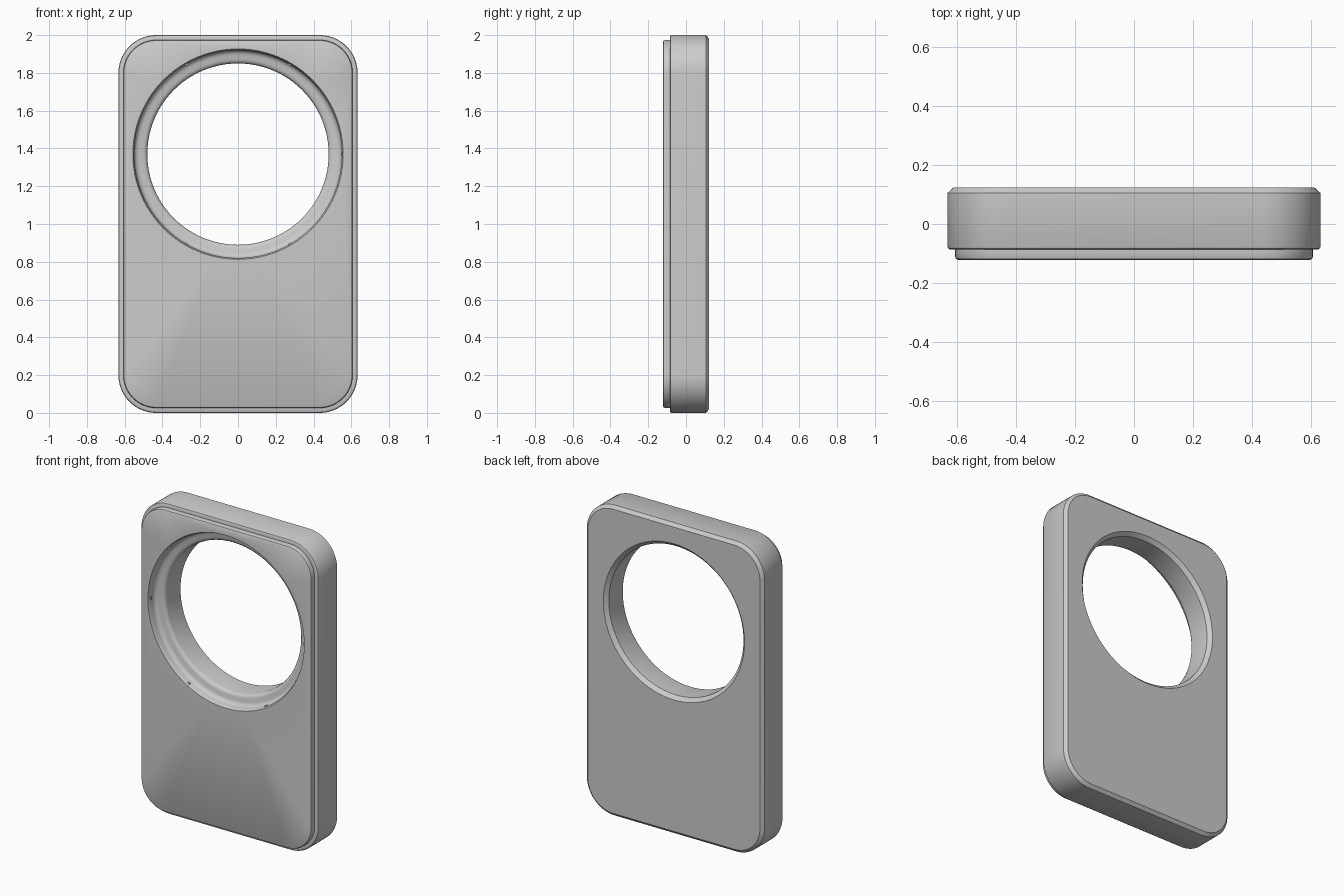
import bpy, bmesh, math
from math import sin, cos, pi
from mathutils import Matrix

cube = bpy.data.objects.get("Cube")
if cube:
    bpy.data.objects.remove(cube)

HALF_W, HEIGHT, CORNER = 0.633, 2.0, 0.2
HOLE_Z = 1.37

grey = bpy.data.materials.new("satin grey")
grey.use_nodes = True
colour = (0.6, 0.6, 0.6, 1)
grey.diffuse_color = colour
grey.node_tree.nodes["Principled BSDF"].inputs["Base Color"].default_value = colour


def rounded_rect(inset, y, steps=14):
    """Upright rounded rectangle, shrunk by inset."""
    r = CORNER - inset
    points = []
    for q, (sx, sz) in enumerate([(1, 1), (-1, 1), (-1, -1), (1, -1)]):
        cx, cz = sx * (HALF_W - CORNER), HEIGHT / 2 + sz * (HEIGHT / 2 - CORNER)
        for i in range(steps + 1):
            a = (q + i / steps) * pi / 2
            points.append((cx + r * cos(a), y, cz + r * sin(a)))
    return points


def circle(r, y, n=96):
    return [(r * cos(2 * pi * i / n), y, HOLE_Z + r * sin(2 * pi * i / n)) for i in range(n)]


def loft(bm, sections):
    """Skin closed sections and return the first and last edge loops."""
    rings = [[bm.verts.new(p) for p in s] for s in sections]
    n = len(rings[0])
    for a, b in zip(rings, rings[1:]):
        for i in range(n):
            j = (i + 1) % n
            bm.faces.new((a[i], a[j], b[j], b[i]))
    return [[bm.edges.get((r[i], r[(i + 1) % n])) for i in range(n)] for r in (rings[0], rings[-1])]


def finish(bm, name):
    bmesh.ops.recalc_face_normals(bm, faces=bm.faces)
    mesh = bpy.data.meshes.new(name)
    bm.to_mesh(mesh)
    bm.free()
    mesh.materials.append(grey)
    ob = bpy.data.objects.new(name, mesh)
    bpy.context.collection.objects.link(ob)
    bpy.ops.object.select_all(action='DESELECT')
    ob.select_set(True)
    bpy.context.view_layer.objects.active = ob
    bpy.ops.object.shade_smooth_by_angle(angle=math.radians(32))
    return ob


# Case: chamfered back, rounded front shoulder, raised front panel
outer_profile = [(0.02, 0.123), (0, 0.105), (0, -0.077), (0.003, -0.083), (0.008, -0.086),
                 (0.026, -0.086), (0.026, -0.111), (0.029, -0.118), (0.036, -0.122)]
# Round opening: dished seat in front, straight bore, chamfered back
hole_profile = [(0.503, 0.123), (0.48, 0.1), (0.48, -0.035), (0.483, -0.046), (0.49, -0.054),
                (0.502, -0.058), (0.523, -0.06), (0.537, -0.064), (0.546, -0.073),
                (0.55, -0.085), (0.55, -0.108), (0.557, -0.122)]
bm = bmesh.new()
outer = loft(bm, [rounded_rect(i, y) for i, y in outer_profile])
inner = loft(bm, [circle(r, y) for r, y in hole_profile])
for a, b in zip(outer, inner):
    bmesh.ops.triangle_fill(bm, edges=a + b, use_beauty=True)
finish(bm, "case")

# Six small retaining tabs inside the front lip
bm = bmesh.new()
for k in range(6):
    place = (Matrix.Translation((0, 0, HOLE_Z)) @ Matrix.Rotation(k * pi / 3, 4, 'Y')
             @ Matrix.Translation((0.55, -0.105, 0)))
    bmesh.ops.create_cube(bm, size=1, matrix=place @ Matrix.Diagonal((0.012, 0.012, 0.016, 1)))
finish(bm, "retaining_tabs")
